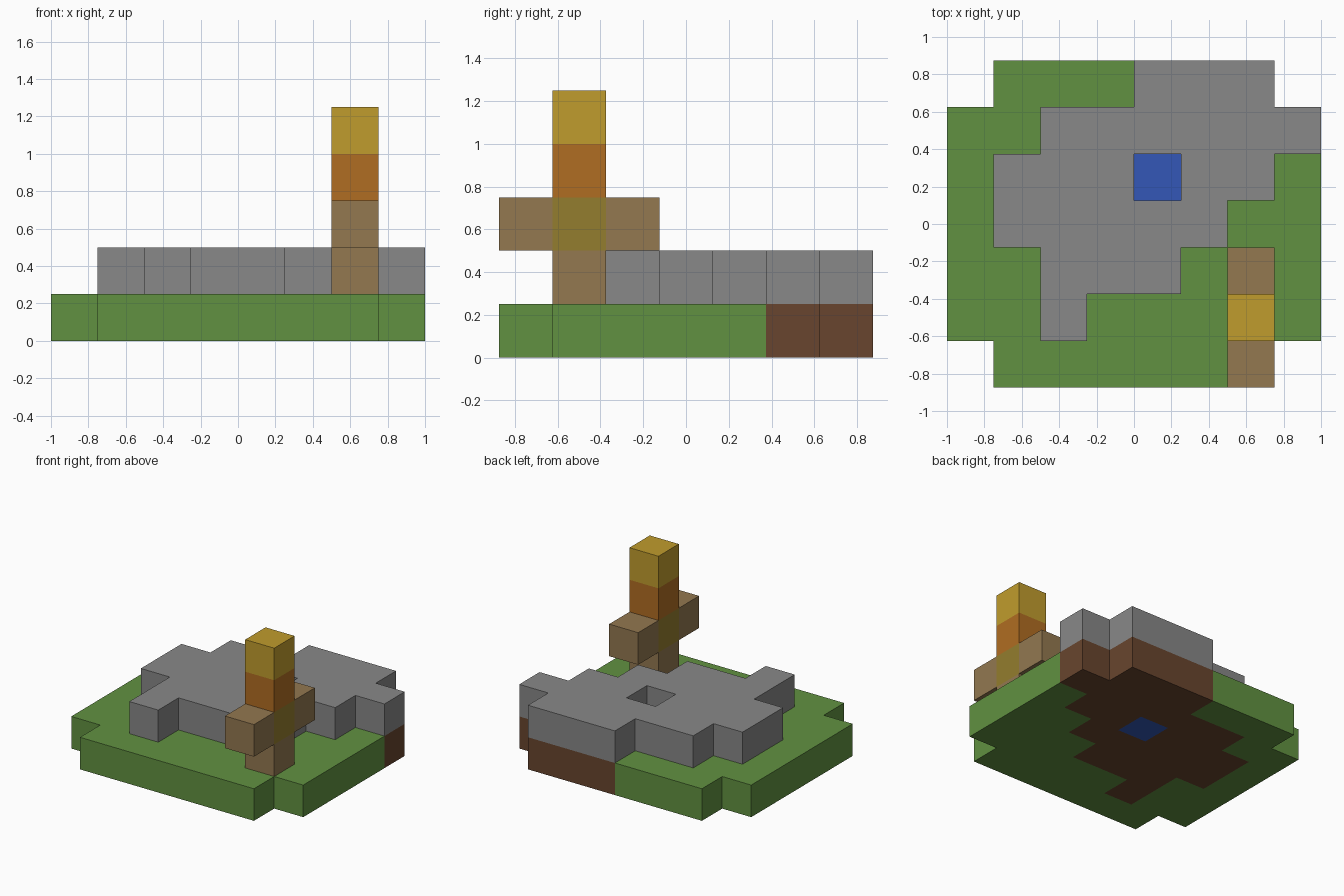
import bpy
import bmesh

if "Cube" in bpy.data.objects:
    bpy.data.objects.remove(bpy.data.objects["Cube"], do_unlink=True)

U = 0.25  # block size

# Ground plan, back row first: G grass, S stone on soil, W water
PLAN = [
    " GGGSSS ",
    "GGSSSSSS",
    "GSSSWSSG",
    "GSSSSSGG",
    "GGSSSGGG",
    "GGSGGGGG",
    " GGGGGG ",
]


def material(name, r, g, b):
    """Flat material from a display colour in 0-255."""
    linear = [((c / 255 + 0.055) / 1.055) ** 2.4 for c in (r, g, b)] + [1]
    mat = bpy.data.materials.new(name)
    mat.use_nodes = True
    mat.diffuse_color = linear
    mat.node_tree.nodes["Principled BSDF"].inputs["Base Color"].default_value = linear
    return mat


def slab(name, cells, level, mat):
    """Extrude a set of (column, row) cells into one block-high solid."""
    bm = bmesh.new()
    z = level * U
    for col, row in cells:
        x, y = (col - 4) * U, (3.5 - row) * U
        corners = [(x, y - U, z), (x + U, y - U, z), (x + U, y, z), (x, y, z)]
        bm.faces.new([bm.verts.new(c) for c in corners])
    bmesh.ops.remove_doubles(bm, verts=bm.verts[:], dist=0.001)
    raised = bmesh.ops.extrude_face_region(bm, geom=bm.faces[:], use_keep_orig=True)
    top = [v for v in raised["geom"] if isinstance(v, bmesh.types.BMVert)]
    bmesh.ops.translate(bm, verts=top, vec=(0, 0, U))
    bmesh.ops.recalc_face_normals(bm, faces=bm.faces[:])
    mesh = bpy.data.meshes.new(name)
    bm.to_mesh(mesh)
    bm.free()
    mesh.materials.append(mat)
    bpy.context.collection.objects.link(bpy.data.objects.new(name, mesh))


def cells_of(letter):
    return [(c, r) for r, line in enumerate(PLAN)
            for c, ch in enumerate(line) if ch == letter]


grass = material("grass green", 97, 145, 65)
soil = material("soil brown", 104, 69, 46)
stone = material("stone grey", 136, 136, 136)
water = material("water blue", 51, 87, 183)
wood = material("wood tan", 147, 120, 80)
olive = material("olive core", 148, 125, 46)
ember = material("ember orange", 176, 109, 34)
flame = material("flame yellow", 192, 156, 45)

# Ground layer and the stone platform above the soil
slab("grass_ground", cells_of("G"), 0, grass)
slab("soil_bed", cells_of("S"), 0, soil)
slab("water_pool", cells_of("W"), 0, water)
slab("stone_platform", cells_of("S"), 1, stone)

# Torch post with two arms
POST = (6, 5)
for level, (name, mat) in enumerate([("post_base", wood), ("post_core", olive),
                                     ("torch_ember", ember), ("torch_flame", flame)], 1):
    slab(name, [POST], level, mat)
for name, step in (("front_arm", 1), ("back_arm", -1)):
    slab(name, [(POST[0], POST[1] + step)], 2, wood)
